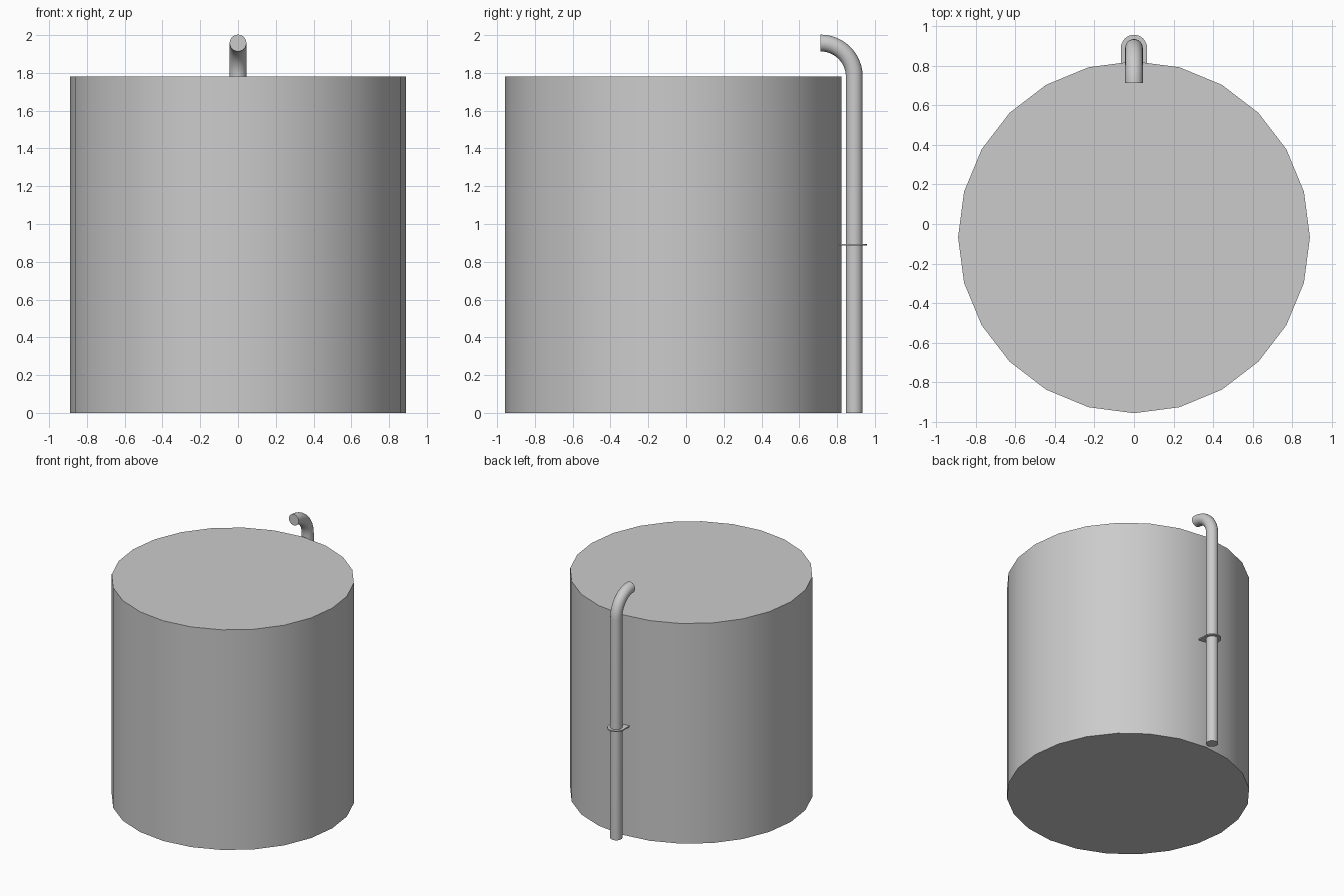
import bpy, bmesh, math

if "Cube" in bpy.data.objects:
    bpy.data.objects.remove(bpy.data.objects["Cube"])

TANK_R, TANK_H, TANK_Y = 0.89, 1.78, -0.067
PIPE_R, PIPE_Y, BEND_R = 0.0445, 0.891, 0.178


def finish(name, bm):
    bmesh.ops.recalc_face_normals(bm, faces=bm.faces)
    mesh = bpy.data.meshes.new(name)
    bm.to_mesh(mesh)
    bm.free()
    obj = bpy.data.objects.new(name, mesh)
    bpy.context.collection.objects.link(obj)
    bpy.ops.object.select_all(action='DESELECT')
    obj.select_set(True)
    bpy.context.view_layer.objects.active = obj
    bpy.ops.object.shade_smooth_by_angle(angle=math.radians(30))
    return obj


# Tank: 24-sided drum with flat caps
bm = bmesh.new()
bmesh.ops.create_cone(bm, cap_ends=True, segments=24, radius1=TANK_R,
                      radius2=TANK_R, depth=TANK_H)
bmesh.ops.translate(bm, verts=bm.verts, vec=(0, TANK_Y, TANK_H / 2))
finish("tank", bm)

# Pipe: round section swept up the back and over in a quarter bend
SIDES, STEPS = 24, 12
path = [(PIPE_Y, 0, 0)]
for i in range(STEPS + 1):
    a = math.pi / 2 * i / STEPS
    path.append((PIPE_Y - BEND_R + BEND_R * math.cos(a),
                 TANK_H + BEND_R * math.sin(a), a))
bm = bmesh.new()
rings = []
for y, z, a in path:
    ring = []
    for k in range(SIDES):
        t = 2 * math.pi * k / SIDES
        out = PIPE_R * math.sin(t)
        ring.append(bm.verts.new((PIPE_R * math.cos(t),
                                  y + out * math.cos(a),
                                  z + out * math.sin(a))))
    rings.append(ring)
for r0, r1 in zip(rings, rings[1:]):
    for k in range(SIDES):
        n = (k + 1) % SIDES
        bm.faces.new((r0[k], r0[n], r1[n], r1[k]))
bm.faces.new(rings[0])
bm.faces.new(rings[-1])
finish("overflow_pipe", bm)

# Clamp: thin U-shaped plate joining the pipe to the tank wall
CLAMP_R, CLAMP_T = 0.066, 0.009
outline = [(-CLAMP_R, 0.81), (CLAMP_R, 0.81)]
for i in range(17):
    a = math.pi * i / 16
    outline.append((CLAMP_R * math.cos(a), PIPE_Y + CLAMP_R * math.sin(a)))
bm = bmesh.new()
face = bm.faces.new([bm.verts.new((x, y, (TANK_H - CLAMP_T) / 2)) for x, y in outline])
ext = bmesh.ops.extrude_face_region(bm, geom=[face], use_keep_orig=True)
top = [v for v in ext["geom"] if isinstance(v, bmesh.types.BMVert)]
bmesh.ops.translate(bm, verts=top, vec=(0, 0, CLAMP_T))
finish("pipe_clamp", bm)
